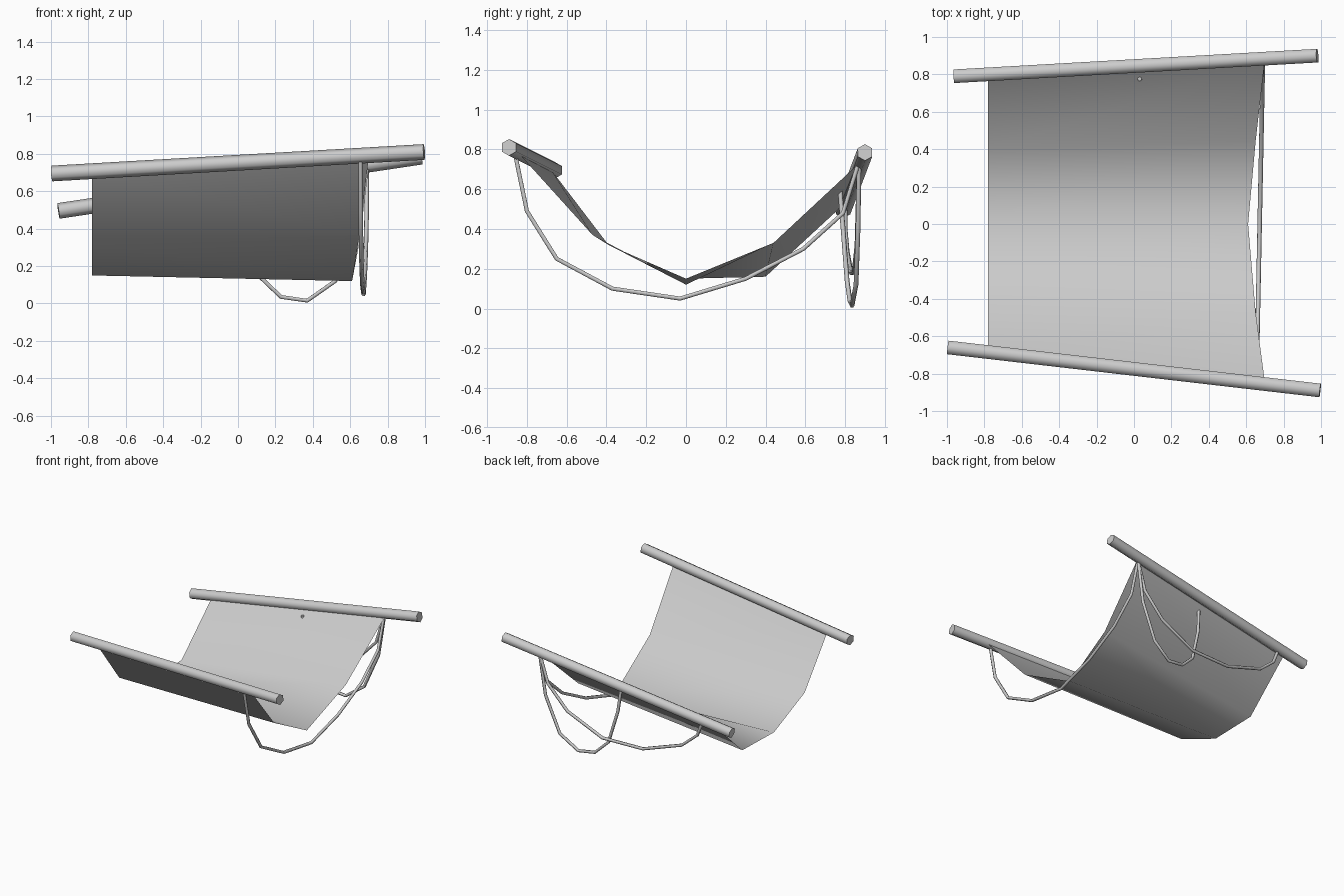
import bpy
import math
from mathutils import Vector

if "Cube" in bpy.data.objects:
    bpy.data.objects.remove(bpy.data.objects["Cube"], do_unlink=True)

# One plain grey for cloth, poles and ropes
grey = bpy.data.materials.new("plain grey")
grey.use_nodes = True
grey.diffuse_color = (0.6, 0.6, 0.6, 1)
grey.node_tree.nodes["Principled BSDF"].inputs["Base Color"].default_value = (0.6, 0.6, 0.6, 1)


def smooth(obj, degrees):
    bpy.ops.object.select_all(action='DESELECT')
    obj.select_set(True)
    bpy.context.view_layer.objects.active = obj
    bpy.ops.object.shade_smooth_by_angle(angle=math.radians(degrees))


def pole(name, start, end, radius=0.042):
    a, b = Vector(start), Vector(end)
    axis = b - a
    # A hexagon turned so that it has a flat top
    bpy.ops.mesh.primitive_cylinder_add(vertices=6, radius=radius, depth=axis.length)
    obj = bpy.context.object
    obj.name = name
    obj.location = (a + b) / 2
    obj.rotation_euler = axis.to_track_quat('Z', 'Y').to_euler()
    obj.data.materials.append(grey)
    smooth(obj, 70)


def rope(name, points, radius=0.012):
    curve = bpy.data.curves.new(name, 'CURVE')
    curve.dimensions = '3D'
    curve.bevel_depth = radius
    curve.bevel_resolution = 1
    curve.use_fill_caps = True
    spline = curve.splines.new('POLY')
    spline.points.add(len(points) - 1)
    for p, co in zip(spline.points, points):
        p.co = (*co, 1)
    curve.materials.append(grey)
    obj = bpy.data.objects.new(name, curve)
    bpy.context.collection.objects.link(obj)


# Carrying poles
pole("front_pole", (-0.995, -0.66, 0.695), (0.995, -0.89, 0.81))
pole("back_pole", (-0.96, 0.79, 0.495), (0.98, 0.90, 0.785))

# Sagging cloth: its two end edges joined by long strips
left_edge = [(-0.78, -0.68, 0.70), (-0.78, -0.39, 0.32), (-0.78, 0, 0.15),
             (-0.78, 0.40, 0.16), (-0.78, 0.79, 0.52)]
right_edge = [(0.70, -0.85, 0.79), (0.65, -0.47, 0.37), (0.61, 0, 0.12),
              (0.65, 0.44, 0.33), (0.70, 0.88, 0.74)]
rows = len(left_edge)
mesh = bpy.data.meshes.new("cloth")
mesh.from_pydata(left_edge + right_edge, [],
                 [(i, i + rows, i + rows + 1, i + 1) for i in range(rows - 1)])
mesh.materials.append(grey)
cloth = bpy.data.objects.new("cloth", mesh)
bpy.context.collection.objects.link(cloth)
smooth(cloth, 80)

# Rope slung from pole to pole under the cloth
profile = [(-0.86, 0.78), (-0.80, 0.49), (-0.65, 0.25), (-0.37, 0.10), (-0.03, 0.05),
           (0.30, 0.15), (0.59, 0.30), (0.79, 0.48), (0.87, 0.74)]
rope("cross_rope", [(0.672 + 0.02 * y, y, z) for y, z in profile])

# Long rope loop along the back pole
rope("long_back_rope", [(0.69, 0.87, 0.73), (0.62, 0.865, 0.50), (0.45, 0.86, 0.32),
                        (0.15, 0.845, 0.18), (-0.20, 0.83, 0.18), (-0.53, 0.81, 0.29),
                        (-0.66, 0.80, 0.40), (-0.70, 0.80, 0.50)])

# Short rope loop, with its loose end poking through the cloth
rope("short_back_rope", [(0.69, 0.87, 0.73), (0.64, 0.865, 0.40), (0.52, 0.855, 0.12),
                         (0.37, 0.835, 0.015), (0.23, 0.825, 0.035), (0.12, 0.81, 0.14),
                         (0.05, 0.79, 0.40), (0.03, 0.775, 0.59)])
